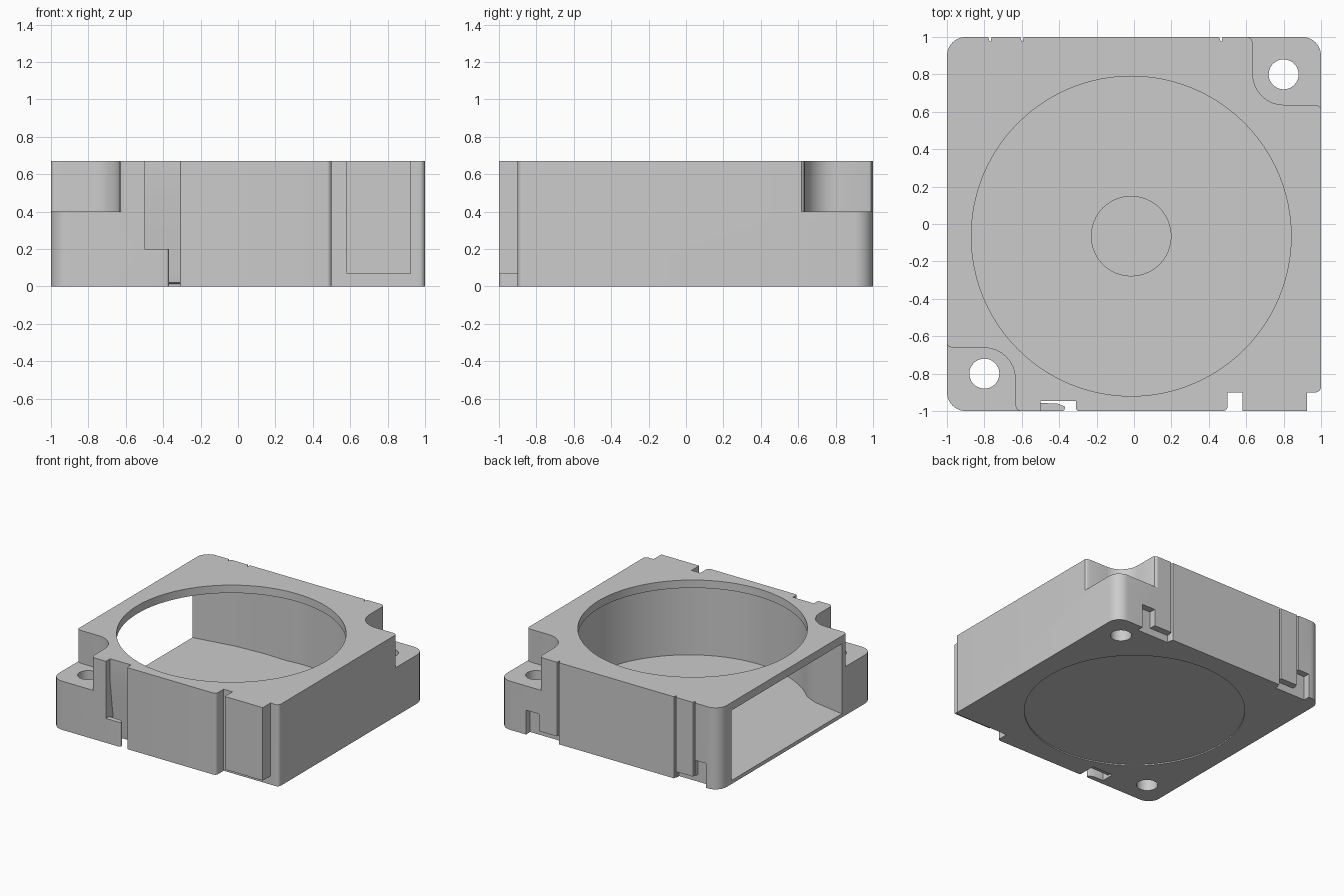
import bpy, bmesh, math
from mathutils import Vector

old = bpy.data.objects.get("Cube")
if old:
    bpy.data.objects.remove(old, do_unlink=True)

grey = bpy.data.materials.new("plain grey")
grey.use_nodes = True
GREY = (0.6, 0.6, 0.6, 1)
grey.diffuse_color = GREY
grey.node_tree.nodes["Principled BSDF"].inputs["Base Color"].default_value = GREY

H = 0.67              # overall height
FLOOR = 0.03          # chamber floor height
CX, CY = -0.015, -0.065   # rotor axis


def prism(name, pts, lo, hi, axis="z"):
    """Extrude a 2D outline between lo and hi along z (xy outline) or x (yz outline)."""
    bm = bmesh.new()
    place = (lambda p, h: (p[0], p[1], h)) if axis == "z" else (lambda p, h: (h, p[0], p[1]))
    face = bm.faces.new([bm.verts.new(place(p, lo)) for p in pts])
    ext = bmesh.ops.extrude_face_region(bm, geom=[face])["geom"]
    step = Vector((0, 0, hi - lo)) if axis == "z" else Vector((hi - lo, 0, 0))
    bmesh.ops.translate(bm, vec=step, verts=[v for v in ext if isinstance(v, bmesh.types.BMVert)])
    bmesh.ops.recalc_face_normals(bm, faces=bm.faces)
    me = bpy.data.meshes.new(name)
    bm.to_mesh(me)
    bm.free()
    me.materials.append(grey)
    ob = bpy.data.objects.new(name, me)
    bpy.context.collection.objects.link(ob)
    return ob


def box_pts(x0, x1, y0, y1):
    return [(x0, y0), (x1, y0), (x1, y1), (x0, y1)]


def circle(x, y, r, n=96):
    return [(x + r * math.cos(2 * math.pi * i / n), y + r * math.sin(2 * math.pi * i / n)) for i in range(n)]


def rounded(corners, n=8):
    """Outline from (x, y, radius) corners, each rounded by its own radius."""
    out = []
    for i, (x, y, r) in enumerate(corners):
        p = Vector((x, y))
        if r == 0:
            out.append((x, y))
            continue
        a = (Vector(corners[i - 1][:2]) - p).normalized()
        b = (Vector(corners[(i + 1) % len(corners)][:2]) - p).normalized()
        half = a.angle(b) / 2
        t = r / math.tan(half)
        c = p + (a + b).normalized() * (r / math.sin(half))
        s, e = p + a * t - c, p + b * t - c
        ang = s.angle_signed(e)
        for k in range(n + 1):
            f = -ang * k / n
            out.append((c.x + s.x * math.cos(f) - s.y * math.sin(f),
                        c.y + s.x * math.sin(f) + s.y * math.cos(f)))
    return out


# Housing block with its full-height front grooves
body = prism("housing", rounded([
    (-1, -1, 0.1), (-0.37, -1, 0.015), (-0.37, -0.975, 0.008), (-0.41, -0.96, 0), (-0.5, -0.957, 0),
    (-0.5, -0.945, 0), (-0.31, -0.945, 0), (-0.31, -1, 0.015),
    (0.5, -1, 0.025), (0.5, -0.9, 0), (0.58, -0.9, 0), (0.58, -1, 0),
    (0.925, -1, 0), (0.925, -0.9, 0), (1, -0.9, 0.03), (1, 1, 0.1), (-1, 1, 0.1)]), 0, H)

cutters = []


def cut(pts, lo, hi, axis="z"):
    cutters.append(prism("cutter", pts, lo, hi, axis))


# Spiral chamber opening through the right side
spiral = [(-1.1, -0.58), (-1, -0.595), (-0.73, -0.645), (-0.665, -0.67)]
for i in range(61):
    t = i / 60
    a = math.radians(-133 + 233 * t)
    r = 0.87 + 0.115 * t
    spiral.append((CX + r * math.cos(a), CY + r * math.sin(a)))
spiral += [(-0.4, 0.91), (-0.65, 0.895), (-1, 0.836), (-1.1, 0.82)]
cut(spiral, FLOOR, 0.605)

# Round intake in the top and shallow disc recess underneath
cut(circle(CX, CY, 0.855), 0.5, 0.8)
cut(circle(-0.005, 0, 0.83), -0.1, 0.01)

# Two opposite lowered corners with flared ends and screw holes
for s, edge in ((1, 0.637), (-1, 0.662)):
    ear = rounded([(0.635, edge, 0.165), (0.97, edge, 0), (0.99, edge - 0.007, 0),
                   (1, edge - 0.02, 0), (1.2, edge - 0.02, 0), (1.2, 1.2, 0), (0.61, 1.2, 0),
                   (0.61, 1, 0), (0.627, 0.99, 0), (0.635, 0.97, 0)])
    cut([(s * x, s * y) for x, y in ear], 0.4, 0.8)
    cut(circle(s * 0.8, s * 0.8, 0.08, 40), -0.1, 0.45)

# Cable slot at the front: open above the retaining tab, hollow and sloped behind it
cut(box_pts(-0.5, -0.36, -1.1, -0.95), 0.2, 0.8)
cut([(-0.95, -0.1), (-0.85, -0.1), (-0.85, 0.012), (-0.9, 0.02), (-0.907, 0.07),
     (-0.91, 0.2), (-0.945, 0.47), (-0.95, 0.47)], -0.5, -0.31, "x")

# Clearance below the raised front panel
cut(box_pts(0.57, 0.94, -1.1, -0.9), -0.1, 0.07)

# Two back clips: raised strip, low window beside it, and nicks along the strip
for strip, window, nicks in (((0.465, 0.64), (0.635, 0.755), (0.463,)),
                             ((-0.775, -0.6), (-0.88, -0.77), (-0.6, -0.772))):
    cut(box_pts(*strip, 0.945, 1.1), -0.1, 0.06)
    cut(box_pts(*window, 0.945, 1.1), -0.1, 0.2)
    for x in nicks:
        cut([(x - 0.012, 1.01), (x, 0.975), (x + 0.006, 0.975), (x + 0.012, 1.01)], -0.1, 0.8)

bpy.context.view_layer.objects.active = body
for c in cutters:
    c.hide_render = True
    m = body.modifiers.new("cut", "BOOLEAN")
    m.operation, m.solver, m.object = "DIFFERENCE", "EXACT", c
    bpy.ops.object.modifier_apply(modifier=m.name)
    bpy.data.objects.remove(c, do_unlink=True)

# Low hub on the chamber floor
hub = prism("hub", circle(CX, CY, 0.215, 64), FLOOR - 0.01, 0.08)

bpy.ops.object.select_all(action="DESELECT")
for ob in (body, hub):
    ob.select_set(True)
bpy.ops.object.shade_smooth_by_angle(angle=math.radians(30))
